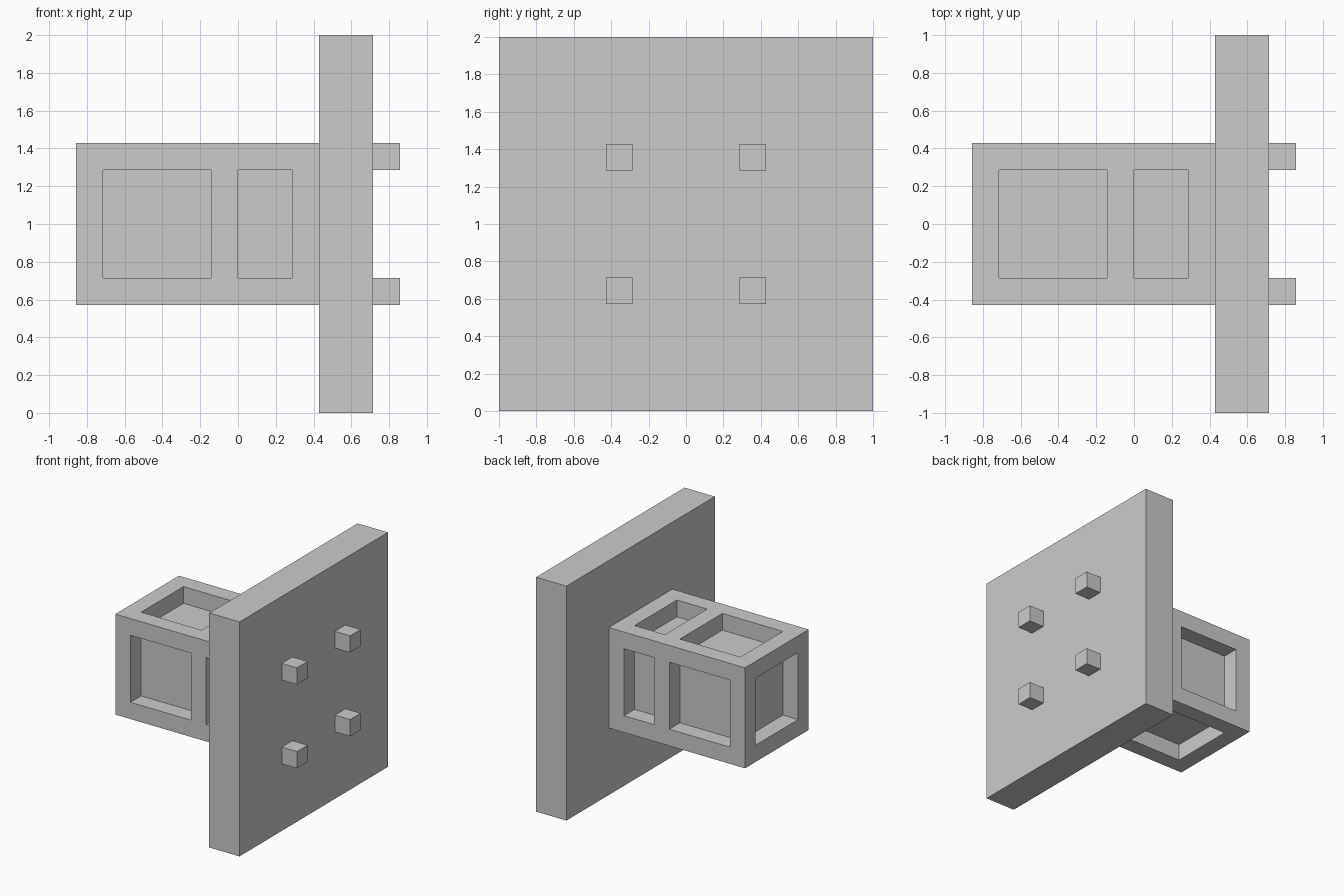
import bpy, bmesh
from mathutils import Vector, Matrix

if "Cube" in bpy.data.objects:
    bpy.data.objects.remove(bpy.data.objects["Cube"])

U = 1 / 7  # module: every size is a whole or half multiple
MID = Vector((0, 0, 1))


def box_mesh(lo, hi):
    """Box between two corners, in modules, measured from the model centre."""
    lo, hi = Vector(lo), Vector(hi)
    bm = bmesh.new()
    bmesh.ops.create_cube(bm, size=1, matrix=Matrix.Translation(MID + (lo + hi) / 2 * U)
                          @ Matrix.Diagonal((*((hi - lo) * U), 1)))
    return bm


def finish(bm, name):
    mesh = bpy.data.meshes.new(name)
    bm.to_mesh(mesh)
    bm.free()
    obj = bpy.data.objects.new(name, mesh)
    bpy.context.collection.objects.link(obj)
    return obj


# Large square plate
finish(box_mesh((3, -7, -7), (5, 7, 7)), "plate")

# Four small pegs on the outer face
for y in (-2.5, 2.5):
    for z in (-2.5, 2.5):
        side = "right" if y > 0 else "left"
        level = "upper" if z > 0 else "lower"
        finish(box_mesh((5, y - .5, z - .5), (6, y + .5, z + .5)), f"peg_{level}_{side}")

# Framed block: slice into a panel grid, then push the panels inward
bm = box_mesh((-6, -3, -3), (3, 3, 3))
for axis, cuts in enumerate(((-5, -1, 0, 2), (-2, 2), (-2, 2))):
    normal = Vector([float(i == axis) for i in range(3)])
    for c in cuts:
        bmesh.ops.bisect_plane(bm, geom=bm.verts[:] + bm.edges[:] + bm.faces[:],
                               plane_co=MID + normal * c * U, plane_no=normal)
bm.normal_update()


def is_panel(face):
    x, y, z = (face.calc_center_median() - MID) / U
    n = face.normal
    if n.x < -.9:  # end panel
        return abs(y) < .1 and abs(z) < .1
    if abs(n.x) > .1:  # face against the plate
        return False
    across = z if abs(n.y) > .5 else y
    return abs(across) < .1 and (-5 < x < -1 or 0 < x < 2)


panels = [f for f in bm.faces if is_panel(f)]
recessed = bmesh.ops.extrude_discrete_faces(bm, faces=panels)["faces"]
for f in recessed:
    bmesh.ops.translate(bm, verts=f.verts[:], vec=-f.normal * U)
bmesh.ops.recalc_face_normals(bm, faces=bm.faces[:])
finish(bm, "framed_block")
